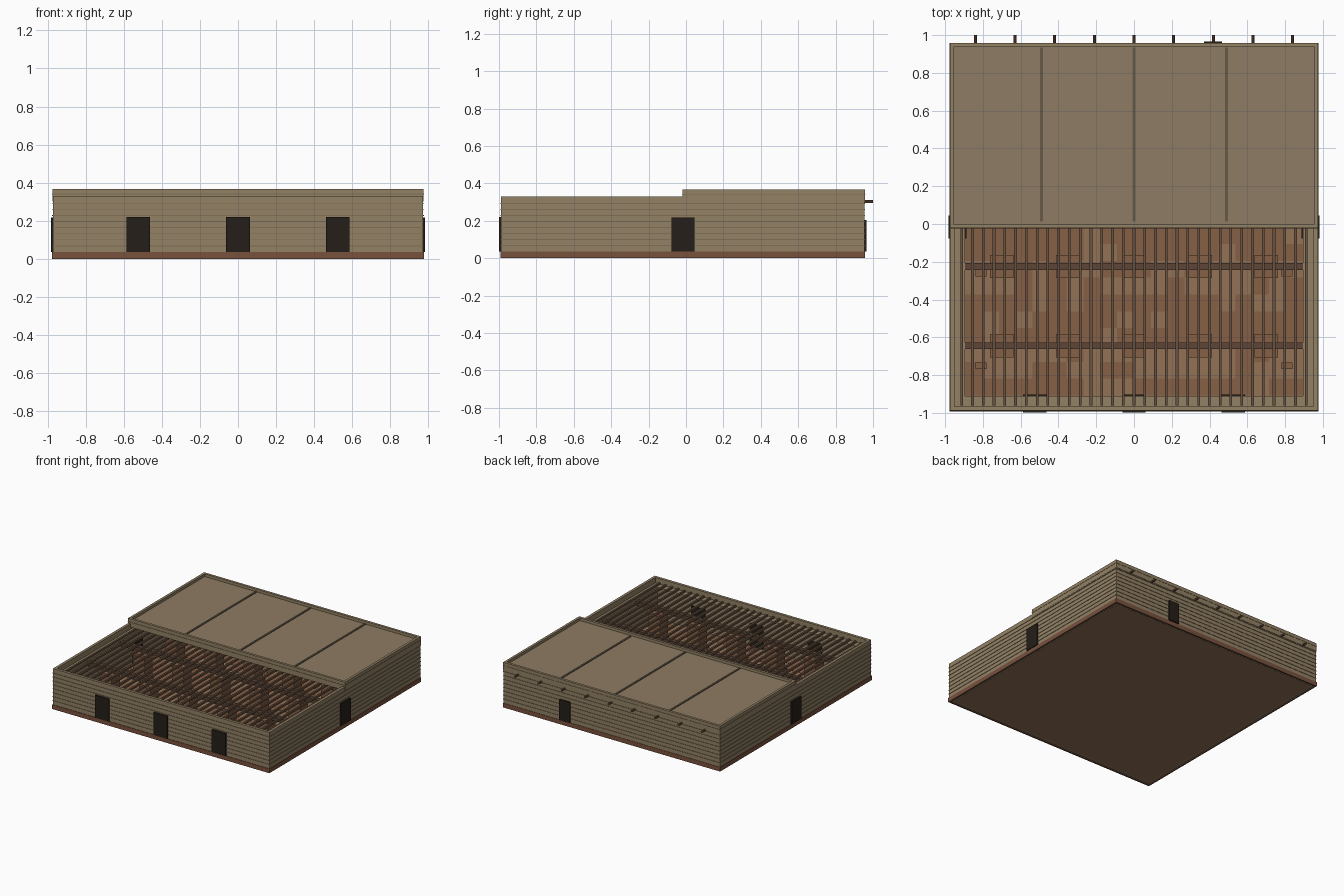
import bpy, bmesh, random
from mathutils import Matrix, Vector

if "Cube" in bpy.data.objects:
    bpy.data.objects.remove(bpy.data.objects["Cube"])

random.seed(4)
CY = -0.015  # centre line of the hall in y


def mat(name, r, g, b):
    m = bpy.data.materials.new(name)
    m.diffuse_color = (r, g, b, 1)
    m.use_nodes = True
    m.node_tree.nodes["Principled BSDF"].inputs["Base Color"].default_value = m.diffuse_color
    return m


mud = mat("mud", 0.29, 0.22, 0.13)
mud_dark = mat("mud_dark", 0.21, 0.16, 0.095)
roof_mat = mat("roof_clay", 0.27, 0.20, 0.125)
seam_mat = mat("seam", 0.13, 0.10, 0.065)
brick = mat("brick", 0.19, 0.085, 0.048)
floor_a = mat("floor_tile", 0.29, 0.165, 0.092)
floor_b = mat("floor_tile_red", 0.24, 0.115, 0.06)
wood = mat("wood", 0.11, 0.06, 0.038)
rafter_mat = mat("rafter_wood", 0.14, 0.085, 0.052)
dark = mat("dark_door", 0.018, 0.013, 0.009)


def add_box(bm, x0, x1, y0, y1, z0, z1, idx=0):
    m = Matrix.Translation(((x0 + x1) / 2, (y0 + y1) / 2, (z0 + z1) / 2))
    m = m @ Matrix.Diagonal((x1 - x0, y1 - y0, z1 - z0, 1))
    r = bmesh.ops.create_cube(bm, size=1, matrix=m)
    for f in {f for v in r["verts"] for f in v.link_faces}:
        f.material_index = idx


def finish(name, bm, *mats):
    bmesh.ops.recalc_face_normals(bm, faces=bm.faces)
    me = bpy.data.meshes.new(name)
    bm.to_mesh(me)
    bm.free()
    for m in mats:
        me.materials.append(m)
    ob = bpy.data.objects.new(name, me)
    bpy.context.collection.objects.link(ob)
    return ob


def boxes(name, m, *items):
    bm = bmesh.new()
    for b in items:
        add_box(bm, *b)
    return finish(name, bm, m)


def add_frame(bm, x, y0, y1, t, z0, z1):
    """Closed rectangular ring, outer size x / y0..y1, thickness t."""
    def loop(i, z):
        return [bm.verts.new(p) for p in ((-x + i, y0 + i, z), (x - i, y0 + i, z),
                                          (x - i, y1 - i, z), (-x + i, y1 - i, z))]
    loops = [loop(0, z0), loop(0, z1), loop(t, z1), loop(t, z0)]
    for k in range(4):
        a, b = loops[k], loops[(k + 1) % 4]
        for j in range(4):
            n = (j + 1) % 4
            bm.faces.new((a[j], a[n], b[n], b[j]))


def frame(name, m, *items):
    bm = bmesh.new()
    for f in items:
        add_frame(bm, *f)
    return finish(name, bm, m)


# Brick plinth, walls, and the thin front parapet above the rafter ledge
frame("plinth", brick, (0.977, -0.992, 0.957, 0.012, 0.0, 0.035))
frame("walls", mud, (0.973, -0.988, 0.954, 0.078, 0.008, 0.285))
frame("parapet", mud, (0.973, -0.988, 0.954, 0.022, 0.285, 0.329))

# Narrow raised courses around the walls
frame("wall_courses", mud_dark,
      *[(0.976, -0.991, 0.957, 0.006, 0.066 + i * 0.032, 0.070 + i * 0.032) for i in range(8)])

# Floor slab, slightly recessed below, with rows of two-tone tile
bm = bmesh.new()
add_box(bm, -0.945, 0.945, -0.958, 0.925, 0.007, 0.033)
nx, ny = 20, 20
dx, dy = 1.79 / nx, 1.783 / ny
for i in range(nx):
    for j in range(ny):
        if random.random() < (0.85 if j % 5 in (0, 3, 4) else 0.3):
            x, y = -0.895 + i * dx, -0.908 + j * dy
            add_box(bm, x, x + dx, y, y + dy, 0.033, 0.035, 1)
finish("floor", bm, floor_a, floor_b)

# Square pillars with base blocks and capitals, four rows of five
rows = [CY + d for d in (-0.63, -0.21, 0.21, 0.63)]
cols = [-0.70, -0.35, 0, 0.35, 0.70]
spots = [(x, y) for y in rows for x in cols]


def pillar_part(name, r, *spans):
    boxes(name, floor_b, *[(x - r, x + r, y - r, y + r, a, b) for x, y in spots for a, b in spans])


pillar_part("pillars", 0.052, (0.05, 0.235))
pillar_part("pillar_caps", 0.062, (0.033, 0.052), (0.232, 0.25))

# Low blocks beside the side walls
boxes("side_blocks", floor_b,
      *[(x - 0.03, x + 0.03, y - 0.018, y + 0.018, 0.033, 0.09)
        for x in (-0.81, 0.81) for y in (-0.75, -0.26, 0.23, 0.72)])

# Main beams and rafters
boxes("main_beams", wood, *[(-0.90, 0.90, y - 0.018, y + 0.018, 0.25, 0.283) for y in rows])
boxes("rafters", rafter_mat,
      *[(x - 0.007, x + 0.007, -0.962, 0.93, 0.283, 0.299)
        for x in [-0.912 + i * 0.057 for i in range(33)]])

# Rear roof slab, raised rim and roof seams
boxes("rear_roof", roof_mat, (-0.965, 0.965, -0.015, 0.95, 0.30, 0.346))
frame("rear_roof_rim", mud, (0.975, -0.02, 0.957, 0.02, 0.30, 0.368))
frame("rear_rim_courses", mud_dark, (0.977, -0.0225, 0.959, 0.005, 0.338, 0.342))
boxes("roof_seams", seam_mat,
      *[(x - 0.007, x + 0.007, 0.012, 0.935, 0.344, 0.352) for x in (-0.49, 0, 0.49)])

# Doors, running through the wall thickness
boxes("front_doors", dark,
      *[(x - 0.062, x + 0.062, -0.999, -0.903, 0.036, 0.22) for x in (-0.525, 0, 0.525)])
boxes("side_doors", dark,
      *[(min(s * 0.983, s * 0.888), max(s * 0.983, s * 0.888), -0.078, 0.045, 0.036, 0.218)
        for s in (-1, 1)])
boxes("back_door", dark, (0.37, 0.465, 0.87, 0.965, 0.036, 0.205))

# Round beam ends poking out of the back wall
bm = bmesh.new()
for i in range(9):
    m = Matrix.Translation(Vector((-0.84 + i * 0.21, 0.965, 0.302))) @ Matrix.Rotation(1.5707963, 4, 'X')
    bmesh.ops.create_cone(bm, cap_ends=True, segments=8, radius1=0.008, radius2=0.008,
                          depth=0.07, matrix=m)
finish("beam_ends", bm, brick)
